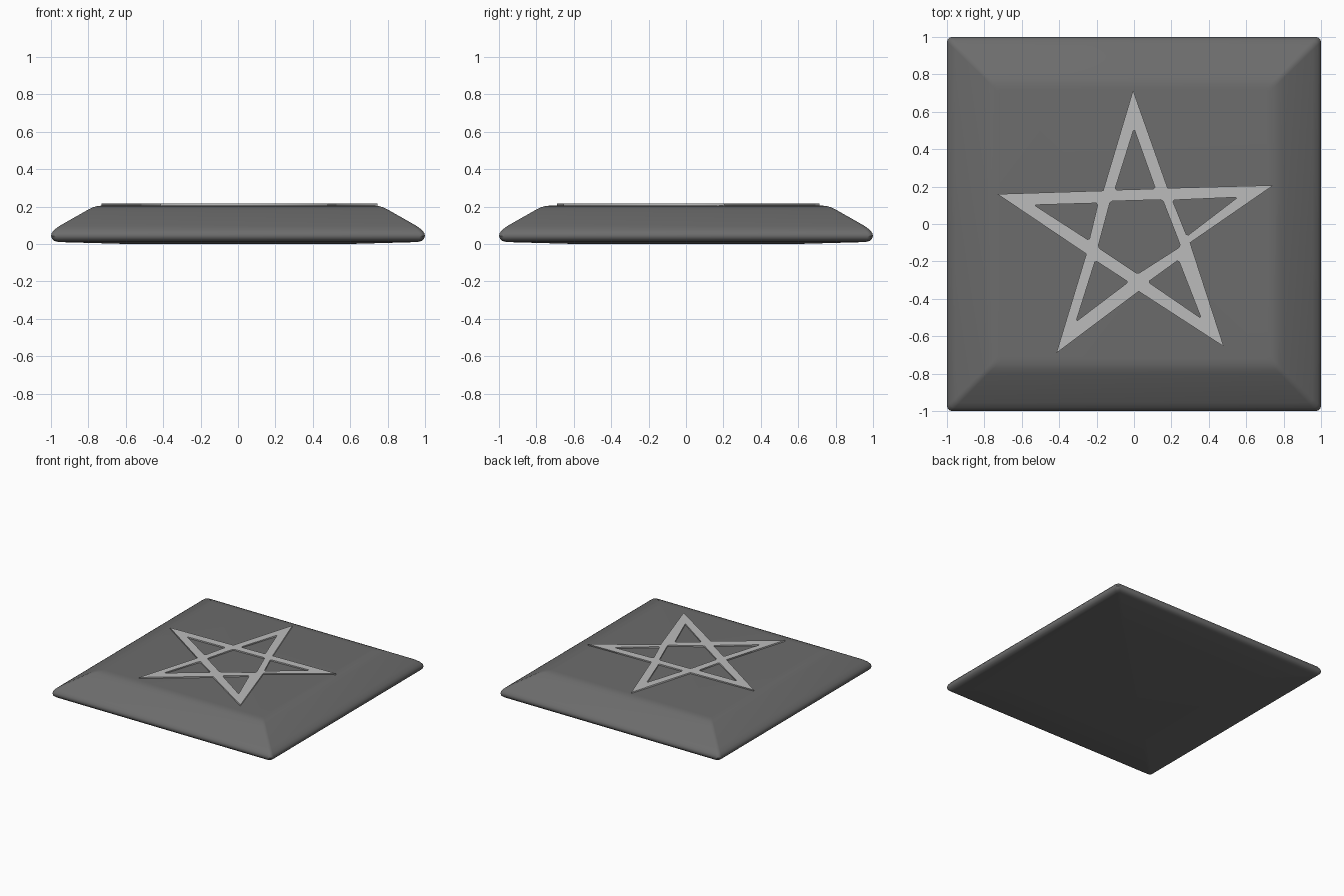
import bpy, bmesh
from math import sin, cos, pi
from mathutils import Vector

if "Cube" in bpy.data.objects:
    bpy.data.objects.remove(bpy.data.objects["Cube"])


def ring(bm, half, z, r):
    """Square ring of vertices with rounded corners."""
    verts = []
    for q in range(4):
        for k in range(5):
            a = q * pi / 2 + k * pi / 8
            c = q * pi / 2 + pi / 4
            cx = (half - r) * (1 if cos(c) > 0 else -1)
            cy = (half - r) * (1 if sin(c) > 0 else -1)
            verts.append(bm.verts.new((cx + r * cos(a), cy + r * sin(a), z)))
    return verts


# Slab: rounded-square rings stacked from the base to the flat top
profile = [(0.60, 0.0, 0.02), (0.96, 0.010, 0.02), (0.982, 0.016, 0.022),
           (0.995, 0.028, 0.025), (1.0, 0.043, 0.028), (0.996, 0.058, 0.028),
           (0.983, 0.075, 0.026), (0.955, 0.096, 0.024), (0.80, 0.184, 0.02),
           (0.775, 0.196, 0.02), (0.75, 0.203, 0.02), (0.72, 0.205, 0.02)]
bm = bmesh.new()
rings = [ring(bm, *p) for p in profile]
for lo, hi in zip(rings, rings[1:]):
    n = len(lo)
    for i in range(n):
        j = (i + 1) % n
        bm.faces.new((lo[i], lo[j], hi[j], hi[i]))
bm.faces.new(rings[0][::-1])
bm.faces.new(rings[-1])
mesh = bpy.data.meshes.new("slab")
bm.to_mesh(mesh)
bm.free()
slab = bpy.data.objects.new("slab", mesh)
bpy.context.collection.objects.link(slab)
bpy.context.view_layer.objects.active = slab
slab.select_set(True)
bpy.ops.object.shade_smooth_by_angle(angle=0.6)
slab.select_set(False)
stone = bpy.data.materials.new("dark_stone")
stone.diffuse_color = (0.15, 0.15, 0.15, 1)
stone.use_nodes = True
stone.node_tree.nodes["Principled BSDF"].inputs["Base Color"].default_value = stone.diffuse_color
mesh.materials.append(stone)


def clip_corners(pts, d=0.01):
    """Soften each corner of a polygon with a short chamfer."""
    out = []
    for i, p in enumerate(pts):
        p = Vector(p)
        for q in (pts[i - 1], pts[(i + 1) % len(pts)]):
            out.append(p + (Vector(q) - p).normalized() * d)
    return out


# Star: outer outline plus six openings, filled as one flat curve
outline = [(-0.005, 0.715), (0.18, 0.192), (0.745, 0.207), (0.30, -0.10),
           (0.48, -0.655), (0.025, -0.36), (-0.415, -0.69), (-0.255, -0.16),
           (-0.73, 0.16), (-0.165, 0.178)]
openings = [
    [(0.0, 0.51), (0.115, 0.188), (-0.103, 0.182)],
    [(0.555, 0.143), (0.205, 0.128), (0.283, -0.065)],
    [(0.36, -0.505), (0.075, -0.31), (0.238, -0.192)],
    [(-0.31, -0.522), (-0.03, -0.31), (-0.207, -0.195)],
    [(-0.535, 0.102), (-0.192, 0.112), (-0.24, -0.088)],
    [(-0.127, 0.122), (0.153, 0.13), (0.25, -0.12), (0.02, -0.267), (-0.193, -0.125)],
]
curve = bpy.data.curves.new("star_outline", 'CURVE')
curve.dimensions = '2D'
curve.fill_mode = 'BOTH'
curve.extrude = 0.01
for pts in [outline] + [clip_corners(o) for o in openings]:
    spline = curve.splines.new('POLY')
    spline.points.add(len(pts) - 1)
    for sp, p in zip(spline.points, pts):
        sp.co = (p[0], p[1], 0, 1)
    spline.use_cyclic_u = True
star = bpy.data.objects.new("star_inlay", curve)
star.location.z = 0.205
bpy.context.collection.objects.link(star)
bpy.context.view_layer.objects.active = star
star.select_set(True)
bpy.ops.object.convert(target='MESH')
star = bpy.context.object
star.name = "star_inlay"
pale = bpy.data.materials.new("pale_inlay")
pale.diffuse_color = (0.5, 0.5, 0.5, 1)
pale.use_nodes = True
pale.node_tree.nodes["Principled BSDF"].inputs["Base Color"].default_value = pale.diffuse_color
star.data.materials.clear()
star.data.materials.append(pale)
